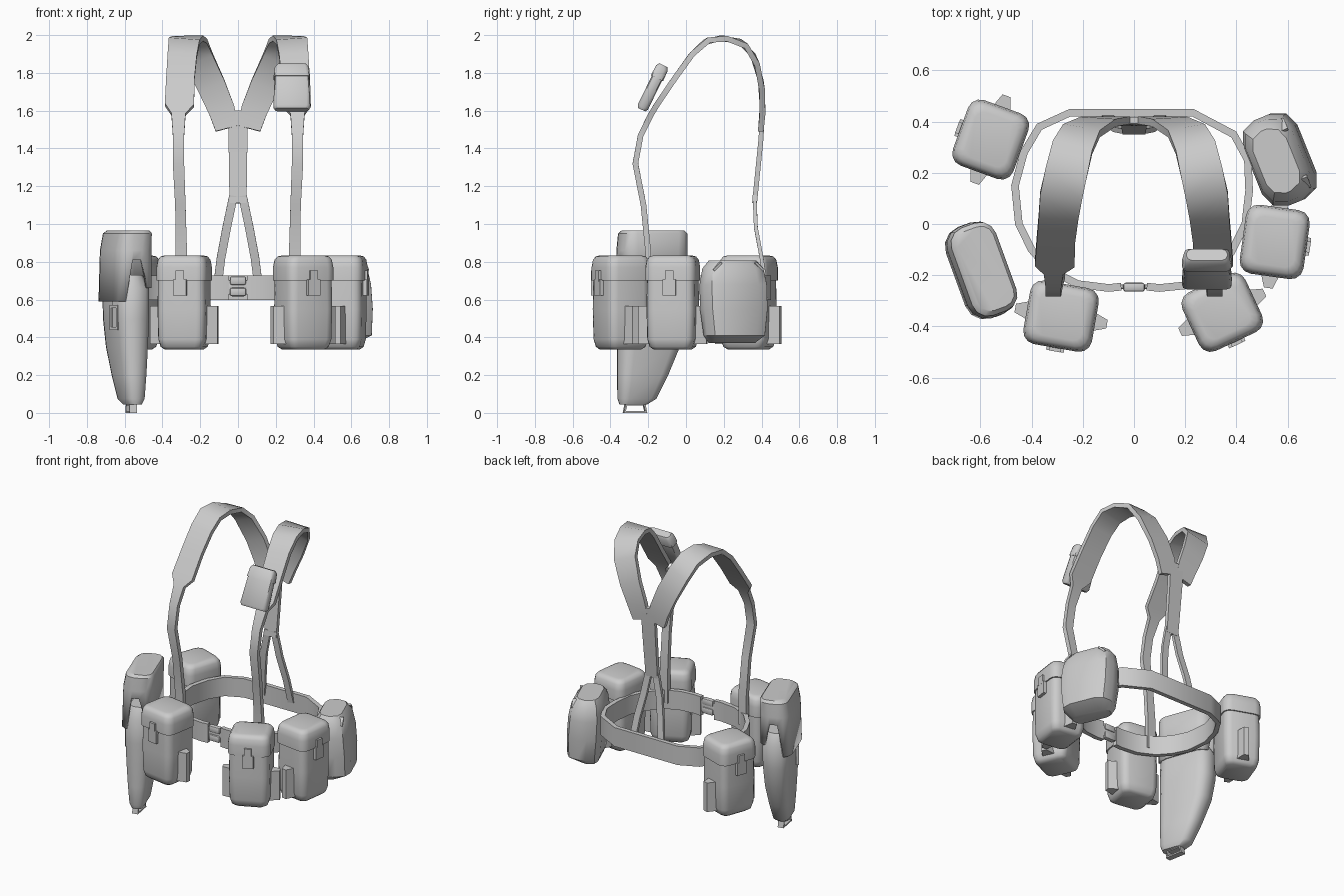
import bpy, bmesh, math
from mathutils import Vector, Matrix

cube = bpy.data.objects.get("Cube")
if cube:
    bpy.data.objects.remove(cube, do_unlink=True)

fabric = bpy.data.materials.new("grey_fabric")
fabric.use_nodes = True
GREY = (0.6, 0.6, 0.6, 1)
fabric.diffuse_color = GREY
fabric.node_tree.nodes["Principled BSDF"].inputs["Base Color"].default_value = GREY


def finish(name, bm, matrix=None, angle=40):
    bmesh.ops.recalc_face_normals(bm, faces=bm.faces)
    mesh = bpy.data.meshes.new(name)
    bm.to_mesh(mesh)
    bm.free()
    mesh.materials.append(fabric)
    obj = bpy.data.objects.new(name, mesh)
    bpy.context.collection.objects.link(obj)
    if matrix:
        obj.matrix_world = matrix
    bpy.ops.object.select_all(action='DESELECT')
    obj.select_set(True)
    bpy.context.view_layer.objects.active = obj
    bpy.ops.object.shade_smooth_by_angle(angle=math.radians(angle))
    return obj


def skin(bm, rings, cap_start=True, cap_end=True):
    """Join rings of points with quads."""
    vs = [[bm.verts.new(p) for p in ring] for ring in rings]
    n = len(vs[0])
    for a, b in zip(vs, vs[1:]):
        for i in range(n):
            j = (i + 1) % n
            bm.faces.new((a[i], a[j], b[j], b[i]))
    if cap_start:
        bm.faces.new(vs[0])
    if cap_end:
        bm.faces.new(vs[-1])


def rounded(z, hx, hy, r, cx=0, cy=0, seg=3):
    """Rounded rectangle ring at height z."""
    pts = []
    for k, (sx, sy) in enumerate(((1, 1), (-1, 1), (-1, -1), (1, -1))):
        for i in range(seg + 1):
            a = math.pi / 2 * (k + i / seg)
            pts.append(Vector((cx + sx * (hx - r) + r * math.cos(a),
                               cy + sy * (hy - r) + r * math.sin(a), z)))
    return pts


def place(x, y, z=0, turn=0):
    return Matrix.Translation((x, y, z)) @ Matrix.Rotation(math.radians(turn), 4, 'Z')


def ribbon(name, pts, thick, across=(1, 0, 0), mirror=False):
    """Flat strap along points (x, y, z, width)."""
    bm = bmesh.new()
    ps = [Vector(p[:3]) for p in pts]
    rings = []
    for i, p in enumerate(ps):
        t = (ps[min(i + 1, len(ps) - 1)] - ps[max(i - 1, 0)]).normalized()
        w = Vector(across)
        w = (w - t * w.dot(t)).normalized()
        n = t.cross(w) * thick / 2
        w = w * pts[i][3] / 2
        rings.append([p + w + n, p - w + n, p - w - n, p + w - n])
    skin(bm, rings)
    if mirror:
        bmesh.ops.scale(bm, vec=(-1, 1, 1), verts=bm.verts)
    return finish(name, bm)


def block(name, size, matrix, taper=1.0, axis=0, bevel=0.0):
    """Box, tapered toward +axis."""
    bm = bmesh.new()
    bmesh.ops.create_cube(bm, size=1)
    for v in bm.verts:
        k = taper if v.co[axis] > 0 else 1
        for a in range(3):
            v.co[a] *= size[a] * (k if a != axis and a != 2 else 1)
    if bevel:
        bmesh.ops.bevel(bm, geom=bm.edges[:], offset=bevel, segments=2,
                        affect='EDGES', profile=0.5)
    return finish(name, bm, matrix)


def frame(name, w, h, bar, depth, matrix, top=1.0):
    """Thin rectangular loop in the local xz plane."""
    bm = bmesh.new()
    loops = []
    for y in (-depth / 2, depth / 2):
        for inset in (0, bar):
            a, b = w / 2 - inset, h / 2 - inset
            loops.append([bm.verts.new(c) for c in ((-a, y, -b), (a, y, -b), (a * top, y, b), (-a * top, y, b))])
    fo, fi, bo, bi = loops
    for p, q in ((fo, fi), (bo, bi), (fo, bo), (fi, bi)):
        for i in range(4):
            j = (i + 1) % 4
            bm.faces.new((p[i], p[j], q[j], q[i]))
    finish(name, bm, matrix)


# Belt: open loop, ends meeting at the buckle
belt = [(0.05, -0.245), (0.1, -0.25), (0.2, -0.24), (0.3, -0.2), (0.38, -0.11), (0.435, 0.0),
        (0.45, 0.13), (0.445, 0.25), (0.39, 0.35), (0.23, 0.435), (-0.25, 0.435), (-0.37, 0.38),
        (-0.43, 0.28), (-0.465, 0.15), (-0.45, 0.0), (-0.4, -0.1), (-0.33, -0.18),
        (-0.22, -0.235), (-0.1, -0.25), (-0.05, -0.245)]
ribbon("belt", [(x, y, 0.662, 0.13) for x, y in belt], 0.03, (0, 0, 1))
block("buckle_bar", (0.14, 0.018, 0.075), place(0, -0.245, 0.665), bevel=0.005)
for z in (0.64, 0.7):
    block("buckle_plate", (0.085, 0.035, 0.045), place(0, -0.247, z), bevel=0.01)

# Shoulder straps with wide pads
shoulder = [(0.3, -0.2, 0.64, 0.06), (0.3, -0.2, 0.85, 0.06), (0.305, -0.225, 1.1, 0.055),
            (0.315, -0.268, 1.32, 0.06), (0.315, -0.24, 1.47, 0.06), (0.315, -0.185, 1.58, 0.075),
            (0.31, -0.155, 1.63, 0.155), (0.305, -0.06, 1.77, 0.15), (0.295, 0.03, 1.895, 0.155),
            (0.285, 0.11, 1.968, 0.165), (0.265, 0.2, 1.982, 0.165), (0.24, 0.3, 1.955, 0.16),
            (0.205, 0.365, 1.87, 0.155), (0.14, 0.4, 1.73, 0.15), (0.085, 0.405, 1.6, 0.14),
            (0.06, 0.397, 1.505, 0.12)]
back_leg = [(0.024, 0.363, 1.15, 0.045), (0.06, 0.37, 0.98, 0.045),
            (0.09, 0.4, 0.82, 0.045), (0.11, 0.425, 0.66, 0.045)]
for side, flip in (("left", False), ("right", True)):
    ribbon(side + "_shoulder_strap", shoulder, 0.03, mirror=flip)
    ribbon(side + "_back_strap", back_leg, 0.02, mirror=flip)
ribbon("centre_back_strap", [(0, 0.405, 1.6, 0.1), (0, 0.397, 1.45, 0.1),
                             (0, 0.38, 1.28, 0.095), (0, 0.363, 1.11, 0.09)], 0.026)


# Box pouches: body, overhanging lid, latch and side tabs
def pouch(x, y, turn):
    base = place(x, y, 0, turn)
    bm = bmesh.new()
    skin(bm, [rounded(z, 0.13 * s, 0.12 * s, 0.045 * s) for z, s in
              ((0.335, 0.72), (0.35, 0.88), (0.39, 0.97), (0.55, 1), (0.71, 0.98))])
    finish("pouch_body", bm, base)
    bm = bmesh.new()
    skin(bm, [rounded(z, 0.136 * s, 0.126 * s, 0.05 * s) for z, s in
              ((0.7, 1), (0.77, 1), (0.81, 0.95), (0.828, 0.85), (0.834, 0.68))])
    finish("pouch_lid", bm, base)
    block("latch_strap", (0.045, 0.02, 0.06), base @ place(0, -0.13, 0.725))
    block("latch_plate", (0.07, 0.022, 0.085), base @ place(0, -0.128, 0.663))
    for turned in (0, 180):
        tab = base @ Matrix.Rotation(math.radians(turned), 4, 'Z')
        block("pouch_side_tab", (0.07, 0.085, 0.2), tab @ place(0.147, 0, 0.465), taper=0.4)


for spot in ((-0.285, -0.36, -10), (0.345, -0.345, 25), (0.55, -0.07, 82), (-0.56, 0.33, -110)):
    pouch(*spot)

# Canteen cover: chamfered, leaning outward at the bottom
canteen = place(0.565, 0.25, 0, 22)
bm = bmesh.new()
skin(bm, [rounded(z, hx, hy, r, cx, 0, 2) for z, hx, hy, r, cx in
          ((0.37, 0.055, 0.13, 0.05, -0.02), (0.41, 0.105, 0.165, 0.08, 0.015),
           (0.55, 0.112, 0.18, 0.08, 0.008), (0.68, 0.11, 0.18, 0.08, 0),
           (0.765, 0.098, 0.165, 0.075, -0.005), (0.808, 0.07, 0.13, 0.06, -0.01))])
finish("canteen_cover", bm, canteen, 35)
for y in (-0.12, 0.12):
    block("canteen_flap", (0.1, 0.06, 0.012), canteen @ place(0.03, y, 0.775)
          @ Matrix.Rotation(-0.75 * math.copysign(1, y), 4, 'X'))

# Holster: tapering body and an arched flap open at both ends
holster = place(-0.595, -0.18, 0, 20)
bm = bmesh.new()
skin(bm, [rounded(z, hx, hy, hx * 0.85, 0, cy) for z, hx, hy, cy in
          ((0.045, 0.035, 0.075, -0.105), (0.075, 0.052, 0.105, -0.085), (0.2, 0.065, 0.138, -0.053),
           (0.35, 0.077, 0.17, -0.02), (0.5, 0.086, 0.183, -0.005), (0.66, 0.088, 0.183, 0),
           (0.73, 0.06, 0.14, 0))])
finish("holster_body", bm, holster)


def hem(p):
    p.z = 0.59 if p.x < -0.05 else 0.66 if p.x > 0.05 else 0.81
    return p


bm = bmesh.new()
skin(bm, [[hem(p) for p in rounded(0, 0.105, 0.19, 0.08, -0.004)],
          rounded(0.86, 0.1, 0.188, 0.075), rounded(0.95, 0.092, 0.182, 0.065, 0.01),
          rounded(0.966, 0.075, 0.165, 0.05, 0.015)], cap_start=False)
flap = finish("holster_flap", bm, holster)
shell = flap.modifiers.new("thickness", 'SOLIDIFY')
shell.thickness = 0.014
frame("holster_buckle", 0.075, 0.13, 0.014, 0.02, holster @ place(-0.088, -0.08, 0.505, -75))
block("holster_buckle_strap", (0.035, 0.012, 0.16), holster @ place(-0.086, -0.08, 0.53, -75))
frame("holster_tip_ring", 0.125, 0.05, 0.01, 0.04, place(-0.565, -0.27, 0.025, 100), top=0.85)

# Small pouch on the left shoulder strap
lean = place(0.285, -0.178, 1.722) @ Matrix.Rotation(math.radians(-26), 4, 'X')
bm = bmesh.new()
skin(bm, [rounded(z, hx, hy, 0.02, 0, 0, 2) for z, hx, hy in
          ((-0.13, 0.09, 0.022), (-0.115, 0.098, 0.03), (0.05, 0.092, 0.03), (0.12, 0.086, 0.026))])
finish("shoulder_pouch", bm, lean)
bm = bmesh.new()
skin(bm, [rounded(z, hx, hy, 0.02, 0, 0, 2) for z, hx, hy in
          ((0.055, 0.097, 0.036), (0.115, 0.09, 0.034), (0.132, 0.08, 0.024))])
finish("shoulder_pouch_lid", bm, lean)
